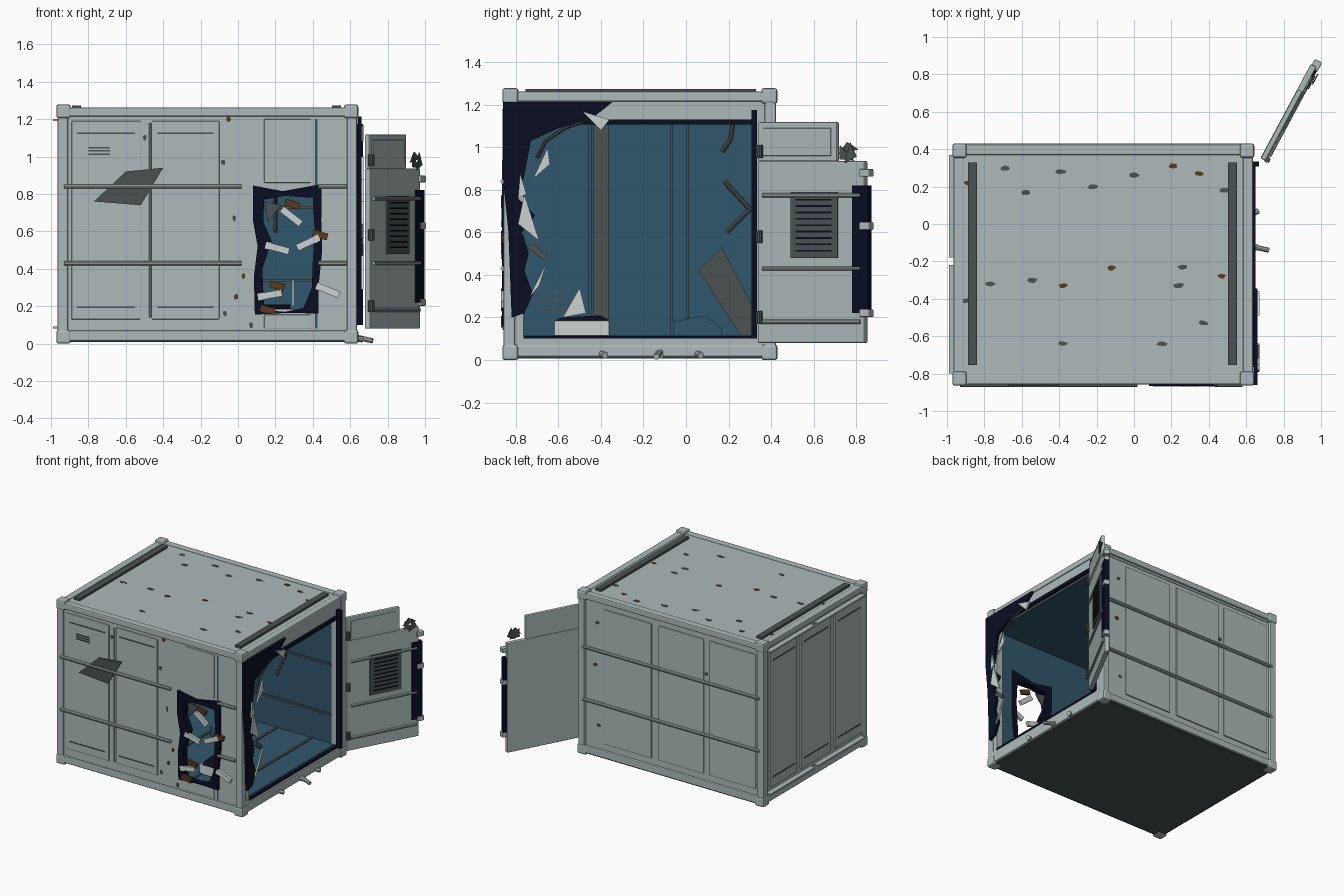
import bpy, bmesh, math, random
from mathutils import Matrix, Vector

random.seed(4)
cube = bpy.data.objects.get("Cube")
if cube:
    bpy.data.objects.remove(cube, do_unlink=True)


def material(name, red, green, blue):
    mat = bpy.data.materials.new(name)
    mat.use_nodes = True
    mat.diffuse_color = (red, green, blue, 1)
    shader = next(n for n in mat.node_tree.nodes if n.type == "BSDF_PRINCIPLED")
    shader.inputs["Base Color"].default_value = (red, green, blue, 1)
    return mat


GREY = material("pale_grey_paint", .42, .49, .49)
DARK = material("dark_grey_metal", .07, .085, .085)
NAVY = material("scorched_navy", .003, .004, .016)
BLUE = material("interior_blue", .03, .095, .15)
RUST = material("rust_brown", .1, .04, .013)
PALE = material("bare_metal", .6, .65, .65)


def finish(name, bm, mat, bevel=0, matrix=None):
    bmesh.ops.recalc_face_normals(bm, faces=bm.faces)
    mesh = bpy.data.meshes.new(name)
    bm.to_mesh(mesh)
    bm.free()
    mesh.materials.append(mat)
    obj = bpy.data.objects.new(name, mesh)
    bpy.context.collection.objects.link(obj)
    if matrix is not None:
        obj.matrix_world = matrix
    if bevel:
        mod = obj.modifiers.new("soft_edges", "BEVEL")
        mod.width = bevel
        mod.segments = 2
    return obj


def box(name, xs, ys, zs, mat, bevel=0, matrix=None):
    bm = bmesh.new()
    bmesh.ops.create_cube(bm, size=1)
    for v in bm.verts:
        v.co = [(lo + hi) / 2 + c * (hi - lo) for c, (lo, hi) in zip(v.co, (xs, ys, zs))]
    return finish(name, bm, mat, bevel, matrix)


def place(axis, depth, a, b):
    return {"x": (depth, a, b), "y": (a, depth, b), "z": (a, b, depth)}[axis]


def slab(name, axis, outline, near, far, mat, matrix=None):
    """Extruded flat outline lying across one axis."""
    bm = bmesh.new()
    rows = [[bm.verts.new(place(axis, d, a, b)) for a, b in outline] for d in (near, far)]
    for row in rows:
        bm.faces.new(row)
    for i in range(len(outline)):
        bm.faces.new((rows[0][i - 1], rows[0][i], rows[1][i], rows[1][i - 1]))
    return finish(name, bm, mat, 0, matrix)


def ring(name, outer, inner, near, far, mat):
    """Jagged rim between two outlines, across the y axis."""
    bm = bmesh.new()
    loops = [[bm.verts.new((a, d, b)) for a, b in pts]
             for pts, d in ((outer, near), (inner, near), (inner, far), (outer, far))]
    for k in range(4):
        for i in range(len(outer)):
            bm.faces.new((loops[k - 1][i - 1], loops[k - 1][i], loops[k][i], loops[k][i - 1]))
    return finish(name, bm, mat)


def rod(name, start, end, radius, mat, matrix=None):
    bm = bmesh.new()
    a, b = Vector(start), Vector(end)
    turn = (b - a).to_track_quat("Z", "Y").to_matrix().to_4x4()
    bmesh.ops.create_cone(bm, cap_ends=True, segments=10, radius1=radius, radius2=radius,
                          depth=(b - a).length, matrix=Matrix.Translation((a + b) / 2) @ turn)
    return finish(name, bm, mat, 0, matrix)


def spot(name, axis, depth, a, b, mat, wide=.03, tall=.015):
    pts = []
    for k in range(9):
        t, r = k * math.tau / 9, random.uniform(.7, 1.1)
        pts.append((a + wide * r * math.cos(t), b + tall * r * math.sin(t)))
    slab(name, axis, pts, depth - .002, depth + .002, mat)


# Outer frame: rails, posts and corner castings
X0, X1, Y0, Y1 = -.965, .637, -.858, .424
for z0, z1 in ((.015, .07), (1.215, 1.262)):
    for y in (Y0, Y1 - .055):
        box("long_rail", (X0, X1), (y, y + .055), (z0, z1), GREY, .008)
    for x in (X0, X1 - .055):
        box("end_rail", (x, x + .055), (Y0, Y1), (z0, z1), GREY, .008)
for x in (X0, X1 - .055):
    for y in (Y0, Y1 - .055):
        box("corner_post", (x, x + .055), (y, y + .055), (.03, 1.25), GREY, .008)
for x in (X0 - .006, X1 - .07):
    for y in (Y0 - .006, Y1 - .07):
        for z in (0, 1.205):
            box("corner_casting", (x, x + .076), (y, y + .076), (z, z + .073), GREY, .012)

# Roof, underside and inner linings
box("roof", (-.95, .62), (-.84, .41), (1.2, 1.257), GREY)
box("underside", (-.95, .62), (-.84, .41), (.008, .03), DARK)
box("floor", (-.93, .6), (-.82, .39), (.03, .11), BLUE)
box("ceiling", (-.93, .6), (-.82, .39), (1.115, 1.2), BLUE)
box("back_lining", (-.93, .6), (.33, .385), (.1, 1.12), BLUE)
box("end_lining", (-.935, -.915), (-.82, .385), (.1, 1.12), BLUE)
box("back_wall", (-.95, .62), (.385, .405), (.03, 1.23), GREY)
box("end_wall", (-.95, -.935), (-.84, .405), (.03, 1.23), GREY)

# Front wall and lining built around the breach
for xs, zs in (((-.95, .125), (.03, 1.23)), ((.415, .62), (.03, 1.23)),
               ((.125, .415), (.03, .165)), ((.125, .415), (.8, 1.23))):
    box("front_wall", xs, (-.845, -.83), zs, GREY)
    box("front_lining", xs, (-.83, -.818), zs, BLUE)
outer = [(.08, .845), (.24, .815), (.447, .853), (.445, .66), (.45, .5), (.43, .3),
         (.43, .16), (.28, .165), (.09, .155), (.085, .36), (.105, .52), (.08, .66)]
inner = [(.14, .77), (.25, .79), (.4, .78), (.41, .6), (.4, .45), (.395, .3),
         (.35, .19), (.25, .17), (.14, .18), (.13, .4), (.18, .55), (.135, .65)]
ring("breach_rim", outer, inner, -.865, -.812, NAVY)

# Wall panels with shadow slits and horizontal rub rails
for a, b in ((-.89, -.52), (-.46, -.1)):
    box("front_panel", (a, b), (-.853, -.84), (.13, 1.19), GREY, .004)
    for z in (.19, 1.12):
        box("panel_slit", (a + .03, b - .03), (-.856, -.85), (z, z + .008), DARK)
box("upper_panel", (.14, .39), (-.85, -.84), (.86, 1.2), GREY, .003)
box("lower_panel", (.14, .39), (-.85, -.84), (.08, .155), GREY, .003)
box("panel_seam", (.413, .425), (-.848, -.844), (.08, 1.2), BLUE)
for k in range(3):
    box("vent_slit", (-.8, -.685), (-.858, -.85), (1.008 + k * .018, 1.016 + k * .018), DARK)
rod("lock_rod", (-.47, -.855, .14), (-.47, -.855, 1.18), .007, GREY)
for a, b in ((.01, .42), (-.44, -.05), (-.89, -.49)):
    box("back_panel", (a, b), (.4, .414), (.12, 1.17), GREY, .004)
for a, b in ((0, .33), (-.41, -.05), (-.81, -.47)):
    box("end_panel", (-.962, -.945), (a, b), (.12, 1.17), GREY, .004)
    for z in (.19, 1.1):
        box("end_slit", (-.966, -.96), (a + .03, b - .03), (z, z + .008), DARK)
for z in (.43, .84):
    for a, b in ((-.93, .02), (.43, .58)):
        rod("front_rub_rail", (a, -.86, z), (b, -.86, z), .012, GREY)
    rod("back_rub_rail", (-.93, .418, z), (.6, .418, z), .012, GREY)
for x in (-.888, .503):
    box("roof_strip", (x, x + .048), (-.755, .33), (1.25, 1.274), DARK)
slab("dented_plate", "y", [(-.77, .76), (-.52, .74), (-.4, .94), (-.6, .92)], -.866, -.858, DARK)

# Open end surround
box("header", (.58, .63), (-.81, .38), (1.12, 1.22), GREY)
box("sill", (.58, .634), (-.81, .38), (.06, .107), GREY)
box("left_jamb", (.58, .63), (-.81, -.765), (.1, 1.13), GREY)
box("right_jamb", (.58, .63), (.325, .38), (.1, 1.13), GREY)
box("header_seal", (.63, .65), (-.6, .33), (1.108, 1.132), NAVY)
box("hinge_seal", (.63, .668), (.308, .335), (.1, 1.175), NAVY)
box("sill_seal", (.61, .64), (-.765, .33), (.1, .112), NAVY)
slab("torn_scorched_edge", "x",
     [(-.86, 1.213), (-.345, 1.213), (-.45, 1.13), (-.6, 1.09), (-.73, 1.03), (-.76, .87),
      (-.79, .76), (-.71, .68), (-.77, .6), (-.74, .5), (-.76, .42), (-.72, .31),
      (-.76, .22), (-.82, .2), (-.835, .6), (-.86, .85)], .638, .66, NAVY)
for y in (-.4, -.14, .05):
    rod("sill_peg", (.62, y, .03), (.665, y + .02, .022), .016, GREY)
rod("bent_peg", (.63, -.12, .035), (.72, -.14, .015), .014, GREY)

# Torn metal shards along the open end
for tri in ([(-.49, 1.17), (-.36, 1.13), (-.4, 1.08)], [(-.72, .85), (-.65, 1), (-.64, .92)],
            [(-.79, .64), (-.76, .78), (-.69, .56)], [(-.74, .29), (-.65, .47), (-.69, .35)],
            [(-.79, .76), (-.78, .88), (-.75, .78)]):
    slab("torn_shard", "x", tri, .66, .672, PALE)
slab("torn_strip", "x", [(-.75, .53), (-.72, .55), (-.65, .49), (-.67, .47)], .655, .67, DARK)
cable = [(-.7, .95), (-.66, 1.03), (-.57, 1.09), (-.46, 1.13)]
for p, q in zip(cable, cable[1:]):
    rod("loose_cable", (.65, *p), (.65, *q), .009, DARK)

# Bent strips around the breach
for x, z, angle, mat in ((.285, .68, 38, PALE), (.21, .51, 15, PALE), (.375, .54, -25, PALE),
                         (.17, .26, -10, PALE), (.48, .285, 22, PALE), (.29, .745, 18, RUST),
                         (.44, .58, 15, RUST), (.21, .31, 14, RUST), (.16, .18, 14, RUST)):
    half = .065 if mat == PALE else .04
    turn = Matrix.Translation((x, -.86, z)) @ Matrix.Rotation(math.radians(angle), 4, "Y")
    box("bent_strip", (-half, half), (-.01, .01), (-.018, .018), mat, 0, turn)
slab("inner_flap", "y", [(.14, .76), (.23, .74), (.16, .65)], -.825, -.82, DARK)

# Interior ribs and wreckage
for a, b in ((-.46, -.445), (-.435, -.365), (-.075, -.06), (0, .015)):
    box("end_rib", (-.916, -.9), (a, b), (.11, 1.115), DARK if b - a > .05 else BLUE)
for z in (.33, .72):
    box("wall_rib", (-.9, .58), (.32, .332), (z, z + .015), DARK)
for x in (-.6, -.25, .1, .4):
    box("floor_rib", (x, x + .02), (-.8, .32), (.105, .118), DARK)
for k in range(3):
    box("inner_slit", (-.915, -.912), (-.7, -.56), (.24 + k * .035, .247 + k * .035), DARK)
slab("fallen_panel", "x", [(.06, .42), (.17, .53), (.32, .24), (.32, .11), (.26, .11)], -.15, -.11, DARK)
slab("blue_crate", "x", [(-.06, .11), (.17, .11), (.17, .15), (.09, .21), (-.06, .18)], -.2, .05, BLUE)
box("pale_crate", (.1, .3), (-.62, -.36), (.11, .185), PALE, .006)
slab("crate_lid", "x", [(-.62, .185), (-.36, .185), (-.4, .21), (-.58, .2)], .12, .28, NAVY)
slab("crate_shard", "x", [(-.58, .2), (-.5, .34), (-.47, .22)], .29, .3, PALE)
for path in ([(.18, .84), (.3, .71), (.19, .6)], [(.17, .98), (.21, 1.04), (.22, 1.11)]):
    for p, q in zip(path, path[1:]):
        rod("hanging_bracket", (.2, *p), (.2, *q), .012, DARK)

# Swung-open door, modelled flat then turned about its hinge
DOOR = Matrix.Translation((.69, .345, 0)) @ Matrix.Rotation(math.radians(61.8), 4, "Z")


def door_box(name, us, vs, zs, mat, bevel=0):
    box(name, us, vs, zs, mat, bevel, DOOR)


door_box("door_panel", (0, .57), (-.018, .016), (.08, .935), GREY, .006)
door_box("door_upper_panel", (0, .42), (-.014, .014), (.935, 1.118), GREY, .006)
door_box("door_upper_inset", (.03, .39), (-.019, -.012), (.96, 1.09), GREY, .002)
door_box("door_grille", (.18, .43), (-.026, -.016), (.48, .79), DARK)
for k in range(9):
    z = .51 + k * .03
    door_box("grille_slat", (.21, .4), (-.03, -.025), (z, z + .008), NAVY)
for z in (.18, .43, .775):
    rod("door_rail", (.03, -.022, z), (.55, -.022, z), .01, GREY, DOOR)
door_box("door_seal", (.51, .595), (-.028, .008), (.22, .82), NAVY)
for z in (.22, .63, .88):
    door_box("door_latch", (.55, .605), (-.034, .01), (z - .018, z + .018), GREY, .005)
for z in (.2, .58, .98):
    rod("door_hinge", (.01, -.02, z - .03), (.01, -.02, z + .03), .017, DARK, DOOR)
for k in range(3):
    t = k * 2.1 + .3
    tri = [(.49 + .055 * math.cos(t + d), .975 + .05 * math.sin(t + d)) for d in (0, 1.4, 3)]
    slab("crumpled_scrap", "y", tri, -.03 - k * .008, -.024 - k * .008, DARK, DOOR)

# Chips and rust spots
for x, y in ((-.69, .3), (-.58, .17), (-.39, .28), (-.22, .2), (0, .26), (.26, -.23), (-.77, -.32),
             (-.9, -.41), (-.54, -.3), (.24, -.33), (.37, -.53), (-.38, -.64), (.15, -.64), (.48, .18)):
    spot("roof_chip", "z", 1.258, x, y, DARK)
for x, y in ((-.89, .22), (.21, .31), (.35, .27), (-.12, -.235), (-.38, -.33), (.47, -.28)):
    spot("roof_rust", "z", 1.258, x, y, RUST, .025, .014)
for x, z, mat in ((-.05, 1.2, RUST), (-.5, 1.1, DARK), (-.08, .97, DARK), (-.02, .67, DARK),
                  (-.01, .25, RUST), (.03, .36, RUST), (-.07, .16, DARK), (.07, .1, DARK)):
    spot("front_chip", "y", -.847, x, z, mat, .012, .017)
for x, z, mat in ((.5, .72, RUST), (.47, .25, DARK), (-.46, .9, DARK), (.48, 1.05, DARK)):
    spot("back_chip", "y", .407, x, z, mat, .018, .014)
for y0, y1 in ((-.8, -.22), (-.18, .37)):
    for z in (.08, 1.19):
        box("end_trim", (-.99, -.95), (y0, y1), (z, z + .012), GREY)
